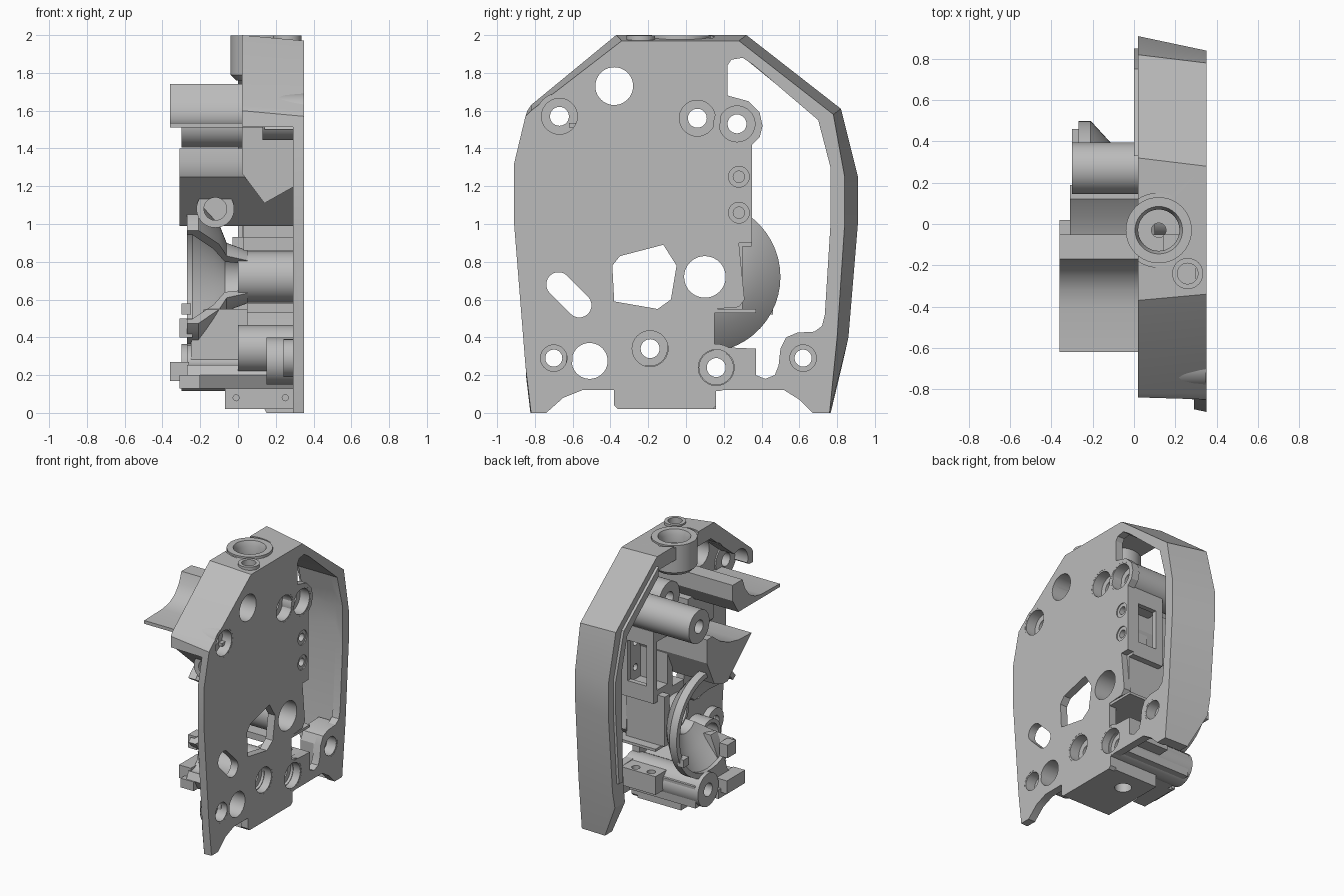
import bpy, bmesh
from math import sin, cos, radians

if "Cube" in bpy.data.objects:
    bpy.data.objects.remove(bpy.data.objects["Cube"])

grey = bpy.data.materials.new("machined grey")
grey.use_nodes = True
grey.diffuse_color = (0.5, 0.5, 0.5, 1)
grey.node_tree.nodes["Principled BSDF"].inputs["Base Color"].default_value = (0.5, 0.5, 0.5, 1)


def finish(name, bm):
    bmesh.ops.recalc_face_normals(bm, faces=bm.faces)
    mesh = bpy.data.meshes.new(name)
    bm.to_mesh(mesh)
    bm.free()
    mesh.materials.append(grey)
    ob = bpy.data.objects.new(name, mesh)
    bpy.context.collection.objects.link(ob)
    return ob


def loft(name, ring_a, ring_b):
    bm = bmesh.new()
    a = [bm.verts.new(p) for p in ring_a]
    b = [bm.verts.new(p) for p in ring_b]
    bm.faces.new(a)
    bm.faces.new(b)
    for i in range(len(a)):
        j = (i + 1) % len(a)
        bm.faces.new((a[i], a[j], b[j], b[i]))
    return finish(name, bm)


def prism(name, profile, x0, x1):
    """Extrude a (y, z) profile along x."""
    return loft(name, [(x0, *p) for p in profile], [(x1, *p) for p in profile])


def web(name, profile, y0, y1):
    """Extrude an (x, z) profile along y."""
    return loft(name, [(x, y0, z) for x, z in profile], [(x, y1, z) for x, z in profile])


def box(name, x0, x1, y0, y1, z0, z1):
    return prism(name, [(y0, z0), (y1, z0), (y1, z1), (y0, z1)], x0, x1)


def place(axis, t, u, v):
    return {"x": (t, u, v), "y": (u, t, v), "z": (u, v, t)}[axis]


def lathe(name, profile, c, axis="x", start=0, sweep=360, n=40):
    """Revolve a closed (along, radius) profile about an axis through c."""
    bm = bmesh.new()
    full = sweep == 360
    rings = []
    for i in range(n if full else n + 1):
        a = radians(start + sweep * i / n)
        rings.append([bm.verts.new(place(axis, t, c[0] + r * cos(a), c[1] + r * sin(a))) for t, r in profile])
    for i in range(n):
        p, q = rings[i], rings[(i + 1) % len(rings)]
        for k in range(len(profile)):
            m = (k + 1) % len(profile)
            bm.faces.new((p[k], p[m], q[m], q[k]))
    if not full:
        bm.faces.new(rings[0])
        bm.faces.new(rings[-1])
    return finish(name, bm)


def tube(name, c, r_out, r_in, t0, t1, axis="x"):
    return lathe(name, [(t0, r_in), (t0, r_out), (t1, r_out), (t1, r_in)], c, axis)


def rod(c, r, t0=-1, t1=1, axis="x", n=40):
    """Round cutter."""
    rim = [(c[0] + r * cos(radians(360 * i / n)), c[1] + r * sin(radians(360 * i / n))) for i in range(n)]
    return loft("cutter", [place(axis, t0, *p) for p in rim], [place(axis, t1, *p) for p in rim])


def cut(ob, *cutters):
    bpy.context.view_layer.objects.active = ob
    for c in cutters:
        mod = ob.modifiers.new("cut", "BOOLEAN")
        mod.operation, mod.object, mod.solver = "DIFFERENCE", c, "EXACT"
        bpy.ops.object.modifier_apply(modifier=mod.name)
        bpy.data.objects.remove(c)
    return ob


# Side plate with a deep rim over the top and back
foot = [(.67, 0), (.6, .07), (.52, .12), (.16, .12), (.16, .04), (.14, .02), (-.36, .02),
        (-.38, .04), (-.38, .12), (-.55, .12), (-.65, .08), (-.74, 0)]
inner = [(-.84, 0), (-.84, .25), (-.84, 1), (-.84, 1.32), (-.84, 1.6), (-.82, 1.63), (-.37, 2),
         (.32, 2), (.82, 1.61), (.91, 1.25), (.91, 1), (.86, .4), (.77, 0)] + foot
outer = [(-.82, 0), (-.85, .25), (-.91, 1), (-.91, 1.32), (-.85, 1.57), (-.82, 1.6), (-.34, 1.97),
         (.28, 1.97), (.78, 1.58), (.84, 1.25), (.84, 1), (.8, .4), (.76, 0)] + foot
plate = loft("side_plate", [(.02, *p) for p in inner], [(.35, *p) for p in outer])
cavity = [(-1.2, -.2), (-1.2, 1.48), (-.79, 1.52), (-.74, 1.56), (-.33, 1.89), (.28, 1.89), (.7, 1.55),
          (.765, 1.3), (.765, 1), (.74, .5), (.7, .2), (.66, -.2)]
opening = [(.22, 1.84), (.22, 1.68), (.33, 1.65), (.39, 1.59), (.405, 1.52), (.39, 1.46), (.35, 1.42), (.35, .9),
           (.28, .9), (.31, .6), (.28, .56), (.15, .55), (.15, .35), (.37, .34), (.37, .2), (.42, .18),
           (.47, .2), (.49, .25), (.5, .34), (.53, .4), (.59, .425), (.68, .43), (.72, .46), (.735, .52),
           (.765, 1), (.765, 1.3), (.7, 1.55), (.36, 1.84), (.3, 1.88), (.24, 1.87)]
pentagon = [(-.38, .59), (-.15, .55), (-.08, .6), (-.05, .78), (-.12, .89), (-.35, .83), (-.39, .78)]
slot = [(-.62 + s * -.055 + .065 * cos(radians(a)), .625 + s * .055 + .065 * sin(radians(a)))
        for s, first in ((1, 45), (-1, 225)) for a in range(first, first + 181, 18)]
foot_taper = [(-.1, -.1), (.18, -.1), (.15, 0), (.02, .27), (-.1, .27)]
cut(plate, prism("cutter", cavity, -.5, .29), prism("cutter", opening, -.5, 1),
    prism("cutter", pentagon, -.5, 1), prism("cutter", slot, -.5, 1), web("cutter", foot_taper, .45, 1),
    rod((-.38, 1.73), .1), rod((-.51, .275), .095), rod((.1, .72), .11),
    rod((.12, -.03), .18, 1.985, 2.1, "z"),
    rod((.12, -.03), .15, 1.6, 2.1, "z"), rod((.26, -.24), .05, 1.8, 2.1, "z"))

# Raised floor in the upper front corner, and a pad in the back foot
pad = prism("upper_front_floor", [(-.79, 1.5), (-.05, 1.5), (-.05, 1.9), (-.34, 1.9), (-.76, 1.56)], .14, .3)
cut(pad, rod((-.38, 1.73), .1), rod((-.67, 1.57), .11))
foot_pad = prism("back_foot_pad", [(.5, .14), (.72, .14), (.72, .43), (.59, .425), (.53, .4), (.5, .34)], .18, .3)
cut(foot_pad, rod((.62, .29), .08))

# Raised lip along the inner side of the rim
prism("rim_lip", [(.33, 1.93), (.75, 1.6), (.85, 1.25), (.85, 1), (.81, .45), (.76, .45), (.775, 1),
                  (.775, 1.3), (.71, 1.55), (.33, 1.86)], 0, .05)

# Counterbored screw bosses: (y, z), bore radius, screw radius, back end
bosses = {"upper_front_boss": (-.67, 1.57, .095, .05, .13), "upper_middle_boss": (.06, 1.56, .095, .05, .1),
          "long_upper_boss": (.27, 1.53, .095, .05, -.3), "lower_middle_boss": (-.19, .34, .095, .05, 0),
          "long_lower_boss": (.16, .24, .095, .05, -.3), "lower_front_boss": (-.7, .29, .07, .045, .24),
          "lower_back_boss": (.62, .29, .07, .045, .17)}
for name, (y, z, r, hole, back) in bosses.items():
    cut(plate, rod((y, z), r + .012))
    lathe(name, [(back, hole), (back, r + .03), (.349, r + .03), (.349, r), (.27, r), (.27, hole)], (y, z))
for z in (1.06, 1.25):
    cut(plate, rod((.28, z), .055, .342, .4), rod((.28, z), .03, .3, .4))
tube("front_sleeve", (-.51, .275), .125, .095, .15, .3)

# Vertical pivot boss at the top, with a small neighbour
lathe("top_pivot_boss", [(1.76, .035), (1.76, .13), (1.79, .16), (1.998, .16), (1.998, .115), (1.96, .1),
                         (1.88, .1), (1.88, .035)], (.12, -.03), "z")
tube("top_small_boss", (.26, -.24), .075, .05, 1.85, 1.998, "z")

# Upper shelf with a concave rise
prism("upper_shelf", [(-.62, 1.51), (-.62, 1.535), (-.4, 1.54), (-.32, 1.555), (-.25, 1.595), (-.2, 1.66),
                      (-.17, 1.74), (-.05, 1.74), (-.05, 1.62), (-.12, 1.51)], -.36, .3)

# Curved guide under the shelf, its lower face sloping to the back
guide = prism("curved_guide", [(-.35, 1.25), (-.2, 1.255), (-.08, 1.28), (.03, 1.33), (.12, 1.4), (.19, 1.4),
                               (.19, 1.22), (.1, 1.03), (.0, .99), (-.06, .99)], -.31, .3)
cut(guide, rod((-.12, 1.08), .06, -.6, .05, "y"))
tube("guide_collar", (-.12, 1.08), .1, .06, -.22, -.05, "y")

# Tapered web between the guide and the shelf
web("guide_web", [(.02, 1.53), (.3, 1.53), (.3, 1.2), (.14, 1.11), (.02, 1.27)], -.36, -.05)

# Switch housing with a window
housing = box("switch_housing", .03, .3, .12, .348, .88, 1.43)
cut(housing, box("cutter", -.2, .26, .18, .31, .97, 1.34), box("cutter", .09, .25, .25, .5, 1, 1.31),
    rod((.24, 1.06), .025, .2, .29), rod((.24, 1.25), .025, .2, .29))

# Dish, open toward the front, with its hub and casing
lathe("dish", [(-.27, .4), (-.21, .4), (-.1, .28), (-.06, .18), (.05, .14), (.05, .11), (-.07, .13),
               (-.13, .24), (-.24, .36), (-.27, .36)], (.1, .72), start=-142, sweep=284)
web("dish_web", [(-.25, .37), (-.18, .55), (.05, .55), (.05, .25), (-.25, .25)], -.12, -.04)
tube("dish_hub", (.1, .72), .135, .11, 0, .31)
box("hub_back_wall", -.03, .3, .24, .3, .55, .93)
box("hub_top_wall", .03, .3, -.02, .28, .86, .93)
box("hub_bottom_wall", .05, .3, -.02, .28, .53, .58)
box("shelf_strip", 0, .349, .15, .37, .53, .55)
box("dish_back_lug", -.3, -.25, .39, .46, .52, .58)
box("dish_front_lug", -.31, -.24, -.16, -.06, .4, .5)

# Lower body and its lugs
body = prism("lower_body", [(-.2, .13), (.27, .13), (.28, .3), (.1, .34), (-.05, .38), (-.18, .32), (-.24, .2)], -.27, .29)
cut(body, rod((-.19, .34), .09), rod((.16, .24), .09))
box("lower_lug", -.36, -.26, -.2, .02, .17, .27)
box("lower_lug_foot", -.31, -.2, -.25, .05, .13, .2)
mount = box("back_mount", 0, .3, .2, .37, .2, .34)
cut(mount, *[rod((x, .32), .03, .26, .5, "z") for x in (.07, .2)], rod((.16, .24), .1))

# Base block
base = box("base_block", -.07, .3, -.36, .16, .02, .13)
cut(base, rod((.1, 0), .06, -.1, .1, "z"),
    *[rod((x, .08), .016, -.5, -.3, "y", 16) for x in (-.01, .25)])

# Smooth the round surfaces and keep the edges crisp
bpy.ops.object.select_all(action="DESELECT")
for ob in bpy.context.collection.objects:
    if ob.type == "MESH" and grey.name in ob.data.materials:
        ob.select_set(True)
        bpy.context.view_layer.objects.active = ob
bpy.ops.object.shade_smooth_by_angle(angle=radians(25))
